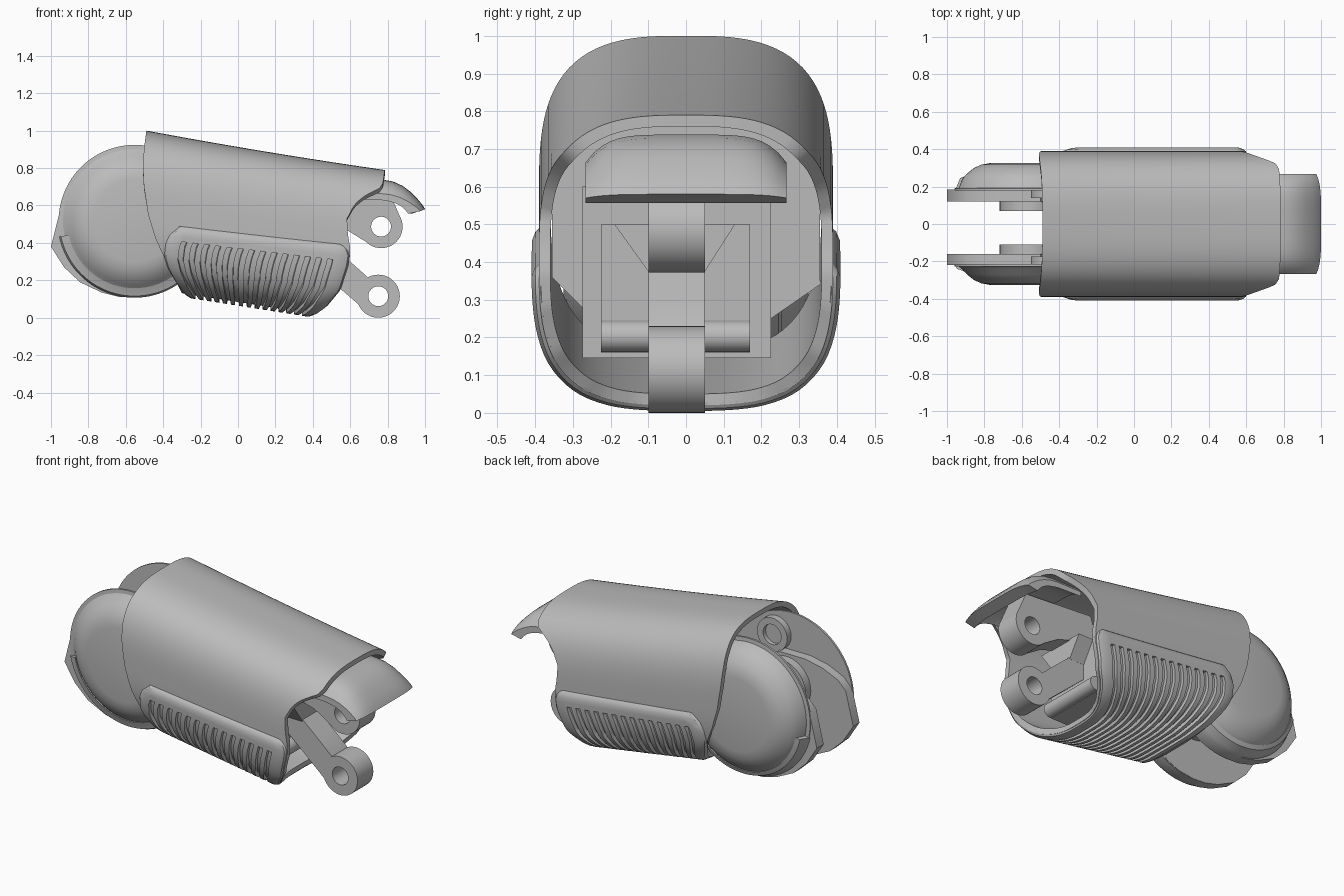
import bpy
import bmesh
from math import sin, cos, radians

cube = bpy.data.objects.get("Cube")
if cube:
    bpy.data.objects.remove(cube, do_unlink=True)

grey = bpy.data.materials.new("plain_grey")
grey.use_nodes = True
grey.diffuse_color = (0.5, 0.5, 0.5, 1)
for node in grey.node_tree.nodes:
    if node.type == 'BSDF_PRINCIPLED':
        node.inputs["Base Color"].default_value = (0.5, 0.5, 0.5, 1)


def finish(name, bm):
    bmesh.ops.remove_doubles(bm, verts=bm.verts, dist=0.00005)
    bmesh.ops.recalc_face_normals(bm, faces=bm.faces)
    mesh = bpy.data.meshes.new(name)
    bm.to_mesh(mesh)
    bm.free()
    obj = bpy.data.objects.new(name, mesh)
    bpy.context.collection.objects.link(obj)
    mesh.materials.append(grey)
    bpy.ops.object.select_all(action='DESELECT')
    obj.select_set(True)
    bpy.context.view_layer.objects.active = obj
    bpy.ops.object.shade_smooth_by_angle(angle=radians(32))


def grid(name, rows, wrap_rows=False, wrap_cols=False, caps=False):
    """Skin a list of point rows."""
    bm = bmesh.new()
    vs = [[bm.verts.new(p) for p in row] for row in rows]
    n, m = len(vs), len(vs[0])
    for i in range(n if wrap_rows else n - 1):
        for j in range(m if wrap_cols else m - 1):
            a, b = vs[i], vs[(i + 1) % n]
            k = (j + 1) % m
            bm.faces.new((a[j], a[k], b[k], b[j]))
    if caps:
        bm.faces.new(vs[0])
        bm.faces.new(vs[-1])
    finish(name, bm)


def prism(name, outline, lo, hi, axis='y'):
    """Extrude an xz outline along y, or a yz outline along x."""
    def place(p, d):
        return (p[0], d, p[1]) if axis == 'y' else (d, p[0], p[1])
    grid(name, [[place(p, d) for p in outline] for d in (lo, hi)],
         wrap_cols=True, caps=True)


def revolve(name, profile, centre, side=1, start=0, end=360, steps=72):
    """Turn a closed (radius, y) profile about a y axis."""
    full = end - start == 360
    rows = []
    for i in range(steps if full else steps + 1):
        a = radians(start + (end - start) * i / steps)
        rows.append([(centre[0] + r * cos(a), side * y, centre[1] + r * sin(a))
                     for r, y in profile])
    grid(name, rows, full, True, not full)


def interp(keys, z):
    if z <= keys[0][0]:
        return keys[0][1]
    for (z0, x0), (z1, x1) in zip(keys, keys[1:]):
        if z <= z1:
            return x0 + (x1 - x0) * (z - z0) / (z1 - z0)
    return keys[-1][1]


def section(x, angle, off=0.0):
    """Point on the rounded-square body section at x."""
    top, bottom = 0.913 - 0.17 * x + 0.0165 * x * x, 0.084 - 0.157 * x
    c, s = cos(angle), sin(angle)
    r = (abs(c) ** 3 + abs(s) ** 3) ** (-1 / 3)
    half = (top - bottom) / 2
    return (x, (0.39 + off) * r * c, (top + bottom) / 2 + (half + off) * r * s)


def edge(keys, angle):
    x = 0.3
    for _ in range(25):
        x = interp(keys, section(x, angle)[2])
    return x


# Main shell with curved ends
rear = [(0.1, -0.27), (0.13, -0.3), (0.27, -0.37), (0.42, -0.44), (0.55, -0.48),
        (0.7, -0.503), (0.8, -0.508), (0.9, -0.503), (1.0, -0.49)]
fore = [(0.01, 0.38), (0.03, 0.43), (0.06, 0.475), (0.15, 0.55), (0.28, 0.592),
        (0.37, 0.6), (0.45, 0.587), (0.53, 0.583), (0.6, 0.62), (0.64, 0.66),
        (0.67, 0.71), (0.69, 0.755), (0.72, 0.775), (0.79, 0.785)]
SEG, SPAN = 128, 16
rows = []
for off in (0.0, -0.03):
    layer = []
    for i in range(SPAN + 1):
        row = []
        for j in range(SEG):
            a = radians(360 * j / SEG)
            x0, x1 = edge(rear, a), edge(fore, a)
            row.append(section(x0 + (x1 - x0) * i / SPAN, a, off))
        layer.append(row)
    rows += layer if off == 0 else layer[::-1]
grid("main_shell", rows, True, True)

# Raised wraparound grip with ribbed slots
grip_rear = [(0.1, -0.25), (0.14, -0.295), (0.19, -0.335), (0.27, -0.38),
             (0.33, -0.398), (0.4, -0.39), (0.45, -0.365), (0.48, -0.32)]
grip_fore = fore[:5] + [(0.34, 0.6), (0.37, 0.585), (0.41, 0.53)]
SLOTS = 14
columns = [(0, -0.005, 0), (0.012, 0.01, 0), (0.045, 0.02, 0)]
pitch = 0.86 / SLOTS
for k in range(SLOTS):
    u = 0.08 + k * pitch
    w = pitch * 0.45
    columns += [(u, 0.02, 0), (u + 0.002, 0.02, 1), (u + w, 0.02, 1), (u + w + 0.002, 0.02, 0)]
columns += [(0.955, 0.02, 0), (0.988, 0.01, 0), (1, -0.005, 0)]
bands = [0, 0.008, 0.025, 0.045, 0.065, 0.07]
bands += [0.07 + 0.86 * i / 48 for i in range(1, 48)]
bands += [1 - b for b in bands[5::-1]]
rows = []
for u, off, slot in columns:
    row = []
    first = radians(188 - 6 * u)
    last = radians(352 + 6 * u)
    for v in bands:
        a = first + (last - first) * v
        margin = min(v, 1 - v)
        d = min(off, interp([(0, -0.005), (0.008, 0.01), (0.025, 0.02)], margin))
        if slot and margin > 0.069:
            d = -0.012
        x0, x1 = edge(grip_rear, a), edge(grip_fore, a)
        row.append(section(x0 + (x1 - x0) * u, a, d))
    rows.append(row)
grid("ribbed_grip", rows)

# Pair of domed joint discs at the rear, each with an inner guard plate
hub = (-0.553, 0.518)
plate = [(-1, 0.38), (-0.95, 0.58), (-0.9, 0.63), (-0.8, 0.675), (-0.68, 0.7), (-0.5, 0.7),
         (-0.42, 0.55), (-0.36, 0.16), (-0.45, 0.122), (-0.55, 0.108), (-0.64, 0.112),
         (-0.73, 0.135), (-0.845, 0.19), (-0.93, 0.27)]
for label, side, inner, mid in (("left", 1, 0.12, 0.185), ("right", -1, 0.16, 0.22)):
    revolve(label + "_joint_disc",
            [(0, 0.325), (0.22, 0.325), (0.265, 0.317), (0.305, 0.298), (0.34, 0.27),
             (0.365, 0.242), (0.383, mid + 0.008), (0.406, mid + 0.006),
             (0.406, mid - 0.006), (0, mid - 0.006)], hub, side)
    revolve(label + "_lower_guard",
            [(0.36, 0.255), (0.385, 0.245), (0.402, mid + 0.02),
             (0.411, mid), (0.411, inner + 0.002), (0.36, inner + 0.002)],
            hub, side, 192, 325, 40)
    prism(label + "_guard_plate", plate, side * inner, side * mid)
    revolve(label + "_hub_ring",
            [(0.165, inner + 0.01), (0.165, inner - 0.05), (0.12, inner - 0.05),
             (0.12, inner - 0.02), (0, inner - 0.02), (0, inner + 0.01)], hub, side, steps=48)
    revolve(label + "_upper_boss",
            [(0.1, mid), (0.1, mid - 0.045), (0.06, mid - 0.045),
             (0.06, mid - 0.02), (0, mid - 0.02), (0, mid)], (-0.45, 0.78), side, steps=40)
    prism(label + "_yoke", [(-0.5, 0.4), (-0.5, 0.64), (0.14, 0.62), (0.14, 0.35)],
          side * (inner - 0.03), side * (inner + 0.05))

# Inner bulkhead and housing
prism("bulkhead", [(-0.3, 0.76), (0.3, 0.76), (0.355, 0.62), (0.355, 0.34), (0.225, 0.25),
                   (0.225, 0.145), (-0.275, 0.145), (-0.275, 0.28), (-0.355, 0.36),
                   (-0.355, 0.62)], 0.1, 0.16, 'x')
prism("housing", [(0.14, 0.145), (0.22, 0.145), (0.22, 0.6), (0.14, 0.6)], -0.275, 0.225)
prism("centre_block", [(0.18, 0.16), (0.4, 0.16), (0.4, 0.5), (0.18, 0.5)], -0.225, 0.17)
revolve("block_roller", [(0, -0.225), (0.042, -0.225), (0.042, 0.17), (0, 0.17)],
        (0.41, 0.203), steps=32)
prism("gusset", [(-0.19, 0.5), (-0.1, 0.375), (0.05, 0.375), (0.13, 0.5)], 0.3, 0.5, 'x')


# Forward hinge lugs, each an eyelet and an arm
def lug(name, centre, arm, start, end):
    revolve(name + "_eyelet", [(0.115, -0.1), (0.115, 0.05), (0.053, 0.05), (0.053, -0.1)],
            centre, steps=48)
    seat = []
    for i in range(13):
        a = radians(end + (start - end) * i / 12)
        seat.append((centre[0] + 0.085 * cos(a), centre[1] + 0.085 * sin(a)))
    prism(name + "_arm", arm + seat, -0.0995, 0.0495)


lug("upper_lug", (0.765, 0.487),
    [(0.876, 0.517), (0.81, 0.67), (0.35, 0.7), (0.3, 0.55), (0.58, 0.47), (0.684, 0.406)],
    15, 225)
lug("lower_lug", (0.75, 0.115),
    [(0.69, 0.22), (0.6, 0.3), (0.38, 0.49), (0.3, 0.37), (0.56, 0.144), (0.645, 0.07)],
    120, 205)

# Curved visor over the upper lug
visor = [(0.6, 0.738), (0.775, 0.738), (0.83, 0.728), (0.88, 0.705), (0.92, 0.675),
         (0.96, 0.635), (0.985, 0.605), (1.0, 0.58), (0.93, 0.557), (0.915, 0.59),
         (0.89, 0.625), (0.86, 0.65), (0.82, 0.668), (0.775, 0.68), (0.6, 0.69)]
rows = []
for i in range(25):
    t = -1 + i / 12
    drop = abs(t) ** 5
    rows.append([(x - 0.025 * drop * max(0, x - 0.6) / 0.4,
                  0.267 * t, z - 0.075 * drop * (z - 0.555) / 0.185) for x, z in visor])
grid("visor", rows, wrap_cols=True, caps=True)
